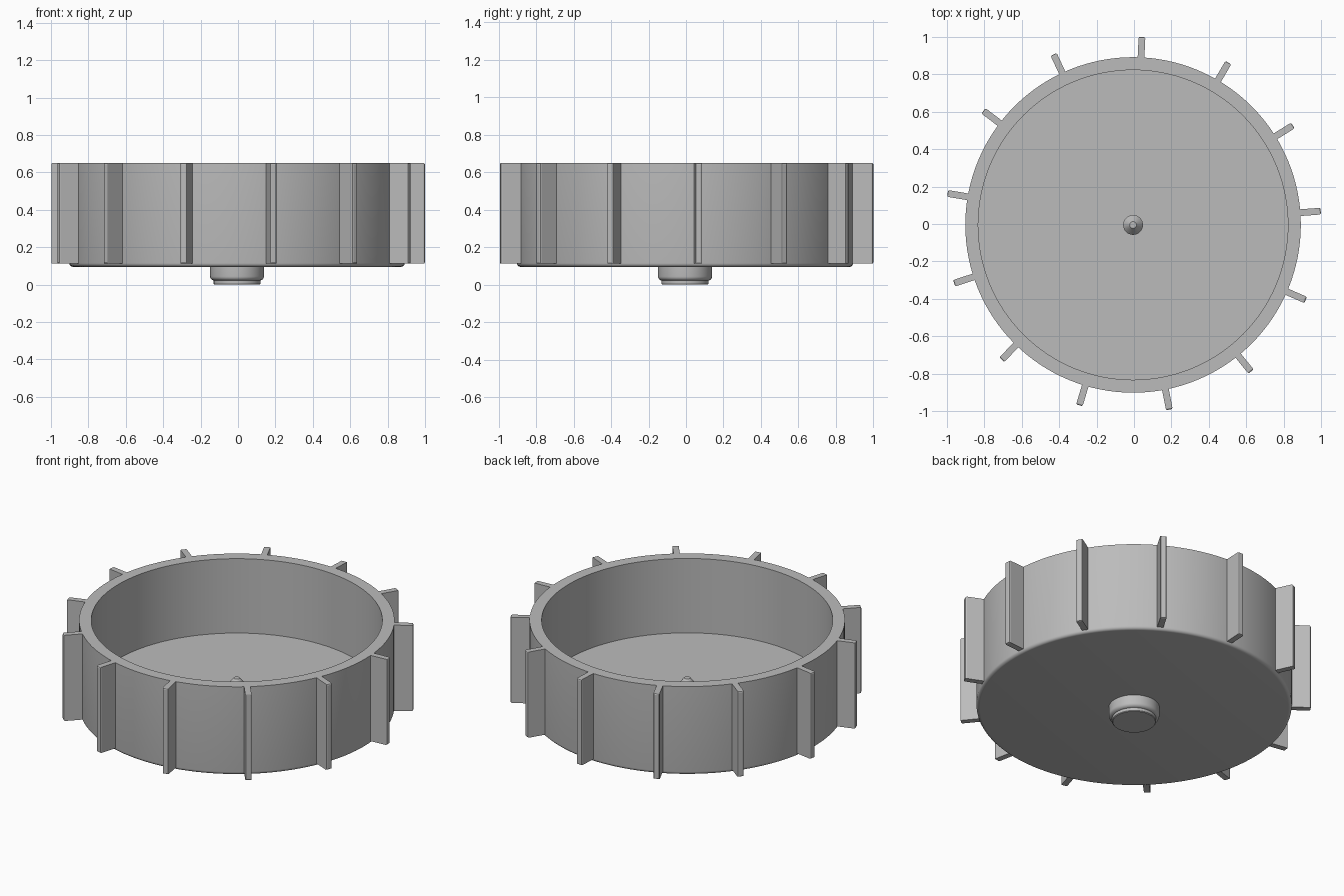
import bpy, bmesh, math
from mathutils import Matrix, Vector

if "Cube" in bpy.data.objects:
    bpy.data.objects.remove(bpy.data.objects["Cube"])

CX, CY = -0.005, -0.005      # wheel axis
FINS = 13
FIRST = math.radians(4.2)    # angle of the first fin

grey = bpy.data.materials.new("grey plastic")
grey.diffuse_color = (0.5, 0.5, 0.5, 1)
grey.use_nodes = True
grey.node_tree.nodes["Principled BSDF"].inputs["Base Color"].default_value = grey.diffuse_color


def finish(bm, name):
    bmesh.ops.recalc_face_normals(bm, faces=bm.faces)
    me = bpy.data.meshes.new(name)
    bm.to_mesh(me)
    bm.free()
    ob = bpy.data.objects.new(name, me)
    ob.location = (CX, CY, 0)
    me.materials.append(grey)
    bpy.context.collection.objects.link(ob)
    return ob


def lathe(name, profile, steps):
    """Spin an (r, z) profile around the vertical axis."""
    bm = bmesh.new()
    vs = [bm.verts.new((r, 0, z)) for r, z in profile]
    es = [bm.edges.new(p) for p in zip(vs, vs[1:])]
    bmesh.ops.spin(bm, geom=vs + es, cent=(0, 0, 0), axis=(0, 0, 1),
                   angle=math.tau, steps=steps)
    bmesh.ops.remove_doubles(bm, verts=bm.verts, dist=1e-5)
    ob = finish(bm, name)
    bpy.ops.object.select_all(action='DESELECT')
    ob.select_set(True)
    bpy.context.view_layer.objects.active = ob
    bpy.ops.object.shade_smooth_by_angle(angle=math.radians(32))
    return ob


def arc(r, z, rad, a0, a1, n=5):
    """Rounded corner points, angles in degrees."""
    return [(r + rad * math.cos(math.radians(a0 + (a1 - a0) * i / n)),
             z + rad * math.sin(math.radians(a0 + (a1 - a0) * i / n)))
            for i in range(n + 1)]


# open drum with a rounded lower edge
lathe("drum", [(0, 0.095)] + arc(0.877, 0.115, 0.02, -90, 0)
      + [(0.897, 0.65), (0.828, 0.65), (0.828, 0.183), (0, 0.183)], 128)

# stepped hub underneath
lathe("hub", [(0, 0), (0.121, 0), (0.125, 0.004), (0.125, 0.022)]
      + arc(0.122, 0.044, 0.022, -75, 0) + [(0.144, 0.1), (0, 0.1)], 64)

# pointed pin on the floor inside
lathe("centre_pin", [(0, 0.175), (0.053, 0.175), (0.053, 0.245),
                     (0.018, 0.288), (0, 0.288)], 32)

# radial fins with softened outer edges
R0, R1, Z0, Z1, T = 0.88, 1.006, 0.112, 0.65, 0.036
bm = bmesh.new()
for i in range(FINS):
    m = (Matrix.Rotation(FIRST + i * math.tau / FINS, 4, 'Z')
         @ Matrix.Translation(((R0 + R1) / 2, 0, (Z0 + Z1) / 2))
         @ Matrix.Diagonal((R1 - R0, T, Z1 - Z0, 1)))
    bmesh.ops.create_cube(bm, size=1, matrix=m)
tip = [e for e in bm.edges
       if all(Vector(v.co.xy).length > (R0 + R1) / 2 for v in e.verts)]
bmesh.ops.bevel(bm, geom=tip, offset=0.008, segments=2, profile=0.5,
                affect='EDGES')
finish(bm, "fins")
